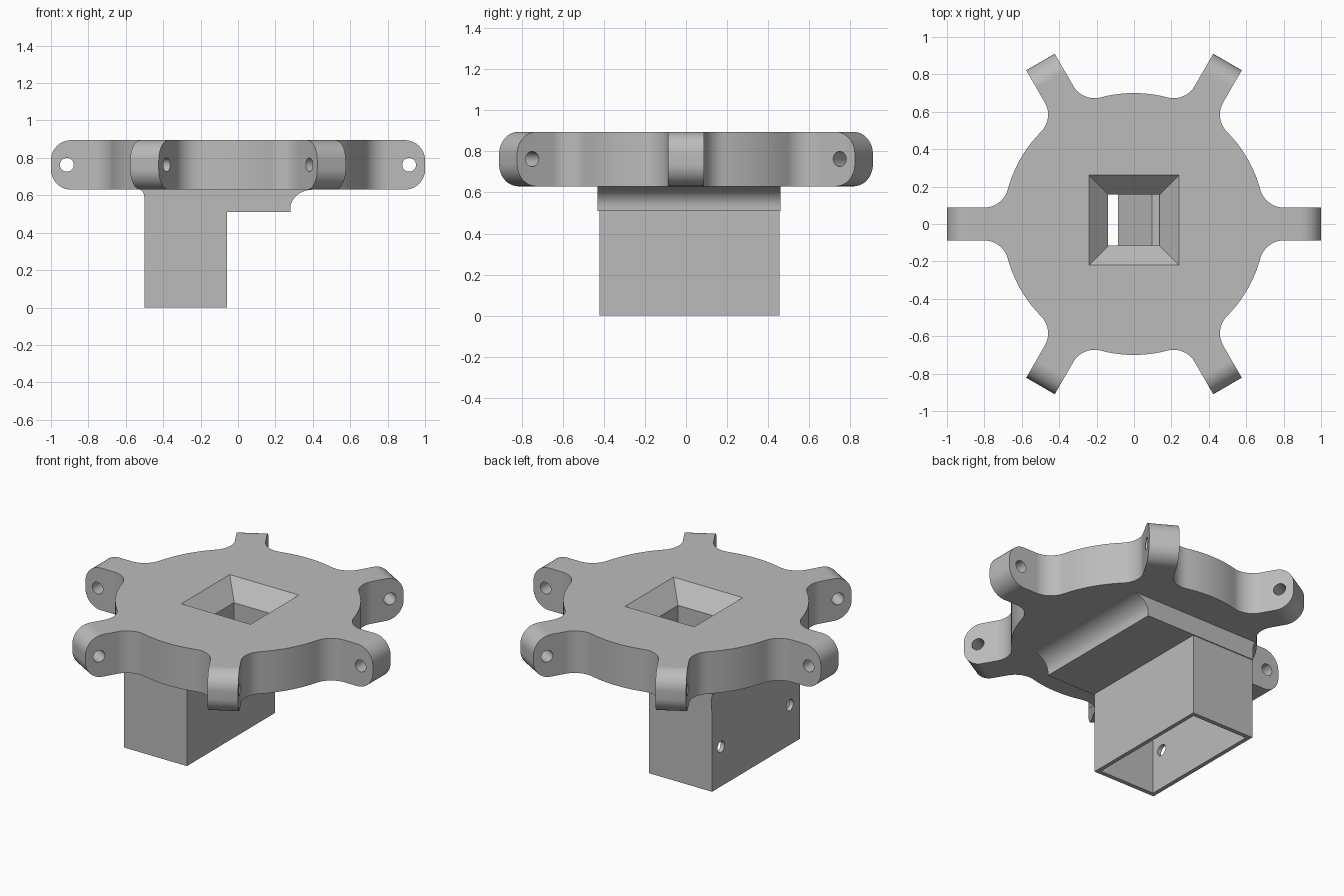
import bpy, bmesh
from math import sin, cos, pi, radians, atan2, hypot, sqrt
from mathutils import Matrix, Vector

cube = bpy.data.objects.get("Cube")
if cube:
    bpy.data.objects.remove(cube, do_unlink=True)

grey = bpy.data.materials.new("light grey")
grey.use_nodes = True
grey.diffuse_color = (0.5, 0.5, 0.5, 1)
grey.node_tree.nodes["Principled BSDF"].inputs["Base Color"].default_value = (0.5, 0.5, 0.5, 1)


def finish(name, bm):
    bmesh.ops.recalc_face_normals(bm, faces=bm.faces)
    mesh = bpy.data.meshes.new(name)
    bm.to_mesh(mesh)
    bm.free()
    mesh.materials.append(grey)
    ob = bpy.data.objects.new(name, mesh)
    bpy.context.collection.objects.link(ob)
    return ob


def prism(points, shift):
    """Extrude a closed outline along a vector."""
    bm = bmesh.new()
    face = bm.faces.new([bm.verts.new(p) for p in points])
    res = bmesh.ops.extrude_face_region(bm, geom=[face], use_keep_orig=True)
    verts = [v for v in res["geom"] if isinstance(v, bmesh.types.BMVert)]
    bmesh.ops.translate(bm, verts=verts, vec=shift)
    return bm


def side_prism(name, profile, y0, y1):
    """Prism from an x-z profile, running along y."""
    return finish(name, prism([(x, y0, z) for x, z in profile], (0, y1 - y0, 0)))


def block(name, x0, x1, y0, y1, z0, z1):
    return side_prism(name, [(x0, z0), (x1, z0), (x1, z1), (x0, z1)], y0, y1)


def arc(cx, cy, rx, ry, a0, a1, n):
    return [(cx + rx * cos(a0 + (a1 - a0) * i / n), cy + ry * sin(a0 + (a1 - a0) * i / n))
            for i in range(n + 1)]


def combine(body, tool, operation):
    mod = body.modifiers.new("combine", "BOOLEAN")
    mod.operation, mod.solver, mod.object = operation, "EXACT", tool
    bpy.context.view_layer.objects.active = body
    bpy.ops.object.modifier_apply(modifier=mod.name)
    bpy.data.objects.remove(tool, do_unlink=True)


# Heights and plan sizes
BOTTOM, TOP = 0.63, 0.895
HUB, HALF, FILLET = 0.70, 0.088, 0.13

# Round plate with six filleted arms
cy = HALF + FILLET
cx = sqrt((HUB + FILLET) ** 2 - cy ** 2)
lean = atan2(cy, cx)
half_arm = [(1.0, HALF)] + arc(cx, cy, FILLET, FILLET, -pi / 2, -pi + lean, 10)
rim = arc(0, 0, HUB, HUB, lean, pi / 3 - lean, 10)[1:-1]
sector = [(x, -y) for x, y in reversed(half_arm)] + half_arm + rim
outline = []
for k in range(6):
    turn = Matrix.Rotation(k * pi / 3, 3, "Z")
    outline += [turn @ Vector((x, y, BOTTOM)) for x, y in sector]
bm = prism(outline, (0, 0, TOP - BOTTOM))
tips = [e for e in bm.edges if all(hypot(v.co.x, v.co.y) > 0.99 for v in e.verts)
        and abs(e.verts[0].co.z - e.verts[1].co.z) < 0.01]
bmesh.ops.bevel(bm, geom=tips, offset=0.108, segments=10, profile=0.5, affect="EDGES")
body = finish("arm_plate_with_duct", bm)

# Neck under the plate, with fillets on both ends
neck = [(-0.5, 0.51), (0.28, 0.51)]
neck += arc(0.40, 0.53, 0.12, 0.10, pi, pi / 2, 10)
neck += [(0.40, 0.7), (-0.525, 0.7)]
neck += arc(-0.525, 0.58, 0.025, 0.05, pi / 2, 0, 6)
combine(body, side_prism("neck", neck, -0.43, 0.46), "UNION")

# Rectangular duct
combine(body, block("duct", -0.499, -0.06, -0.422, 0.454, 0, 0.7), "UNION")

# Hollow inside the duct
combine(body, block("duct_hollow", -0.473, -0.085, -0.395, 0.427, -0.1, 0.6), "DIFFERENCE")

# Square shaft with a ramp leading into the duct
shaft = [(-0.138, 0.82), (0.135, 0.82), (0.135, 0.66), (0.095, 0.66), (-0.087, 0.5), (-0.138, 0.5)]
combine(body, side_prism("shaft", shaft, -0.115, 0.158), "DIFFERENCE")

# Tapered square mouth in the plate
bm = bmesh.new()
bmesh.ops.create_cone(bm, cap_ends=True, segments=4, radius1=0.137 * sqrt(2),
                      radius2=0.25 * sqrt(2), depth=0.12,
                      matrix=Matrix.Translation((0, 0.021, 0.845)) @ Matrix.Rotation(pi / 4, 4, "Z"))
combine(body, finish("mouth", bm), "DIFFERENCE")

# Cross holes in the arm tips
bm = bmesh.new()
for k in range(6):
    place = (Matrix.Rotation(k * pi / 3, 4, "Z") @ Matrix.Translation((0.915, 0, 0.763))
             @ Matrix.Rotation(pi / 2, 4, "X"))
    bmesh.ops.create_cone(bm, cap_ends=True, segments=24, radius1=0.037, radius2=0.037,
                          depth=0.3, matrix=place)
# Two screw holes in the right wall of the duct
for y in (-0.32, 0.365):
    place = Matrix.Translation((-0.48, y, 0.25)) @ Matrix.Rotation(pi / 2, 4, "Y")
    bmesh.ops.create_cone(bm, cap_ends=True, segments=24, radius1=0.035, radius2=0.035,
                          depth=0.2, matrix=place)
combine(body, finish("holes", bm), "DIFFERENCE")

# Smooth the curved walls and keep the flats flat
bpy.ops.object.select_all(action="DESELECT")
body.select_set(True)
bpy.context.view_layer.objects.active = body
bpy.ops.object.shade_smooth_by_angle(angle=radians(30))
normals = body.modifiers.new("flat_normals", "WEIGHTED_NORMAL")
normals.keep_sharp = True
